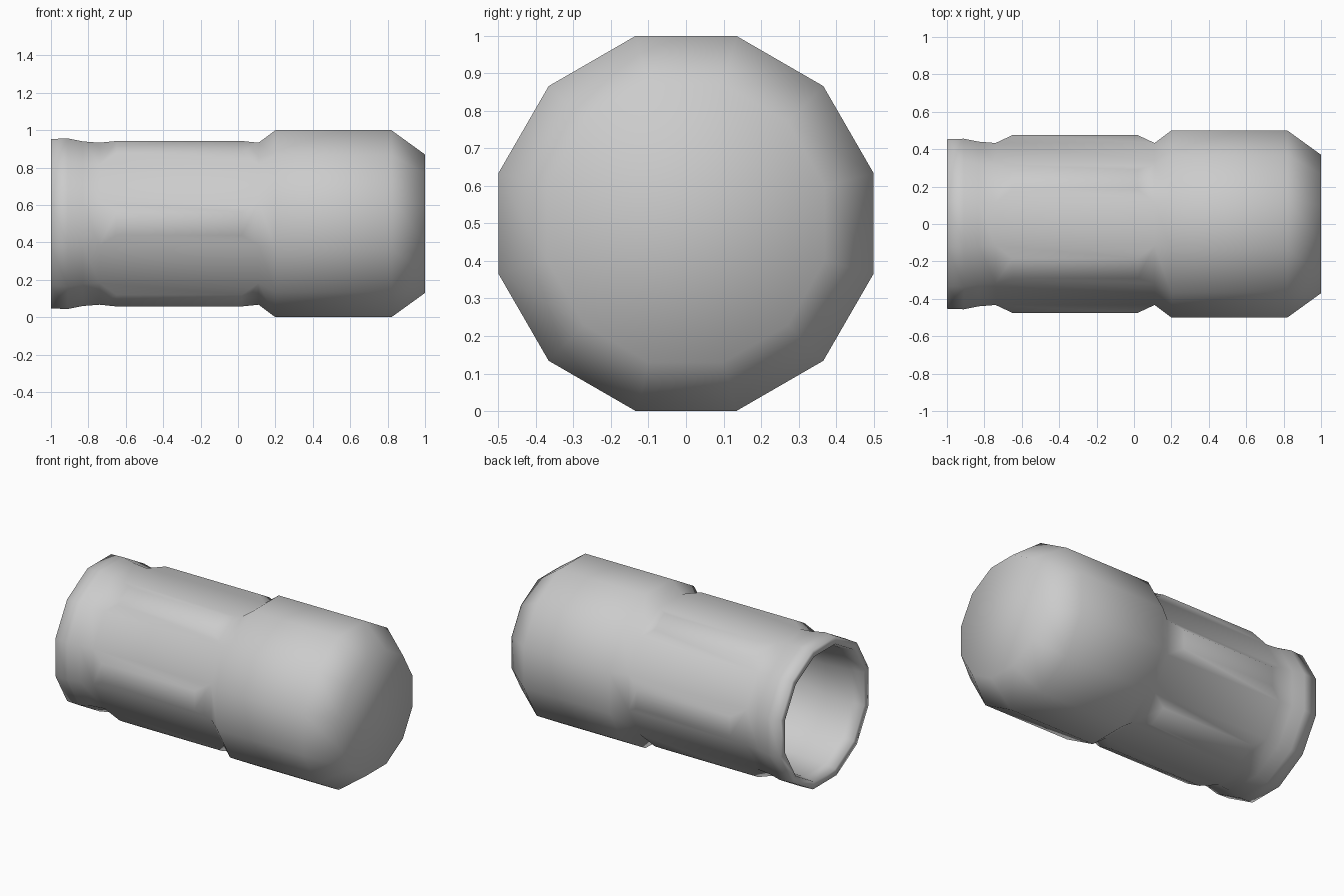
import bpy, bmesh, math
from mathutils import Vector

if "Cube" in bpy.data.objects:
    bpy.data.objects.remove(bpy.data.objects["Cube"], do_unlink=True)

SIDES = 12
STEP = math.tau / SIDES
NECK = 0.433

grey = bpy.data.materials.new("plain grey")
grey.use_nodes = True
colour = (0.6, 0.6, 0.6, 1)
grey.diffuse_color = colour
grey.node_tree.nodes["Principled BSDF"].inputs["Base Color"].default_value = colour

# Profile along x with the distance to the flat sides: hollow, rim, grip, head
profile = [(-0.05, 0.36), (-0.74, 0.38), (-0.92, 0.395), (-1, 0.407),
           (-1, 0.453), (-0.91, 0.456), (-0.83, 0.44), (-0.74, NECK),
           (0.11, NECK), (0.2, 0.5), (0.82, 0.5), (1, 0.37)]

bm = bmesh.new()


def ring(x, apothem):
    r = apothem / math.cos(STEP / 2)
    return [bm.verts.new((x, r * math.cos((i - 0.5) * STEP),
                          0.5 + r * math.sin((i - 0.5) * STEP)))
            for i in range(SIDES)]


rings = [ring(x, a) for x, a in profile]
grip_faces = []
for (xa, _), a, b in zip(profile, rings, rings[1:]):
    for i in range(SIDES):
        j = (i + 1) % SIDES
        face = bm.faces.new((a[i], b[i], b[j], a[j]))
        if a is rings[7] and i % 2 == 0:
            grip_faces.append((i, face))

# Hollow floor and head end
bm.faces.new(rings[0])
bm.faces.new(rings[-1])

# Raised grip pads on every second side
for i, face in grip_faces:
    out = Vector((0, math.cos(i * STEP), math.sin(i * STEP)))
    side = Vector((0, -out.z, out.y))
    centre = face.calc_center_median()
    bmesh.ops.inset_individual(bm, faces=[face], thickness=0.05, use_even_offset=True)
    for v in face.verts:
        d = v.co - centre
        v.co = (centre + out * 0.042
                + Vector((math.copysign(0.335, d.x), 0, 0))
                + side * math.copysign(0.062, d.dot(side)))

bmesh.ops.recalc_face_normals(bm, faces=bm.faces)
for f in bm.faces:
    f.smooth = True
mesh = bpy.data.meshes.new("handle_body")
bm.to_mesh(mesh)
bm.free()
mesh.materials.append(grey)
body = bpy.data.objects.new("handle_body", mesh)
bpy.context.collection.objects.link(body)
